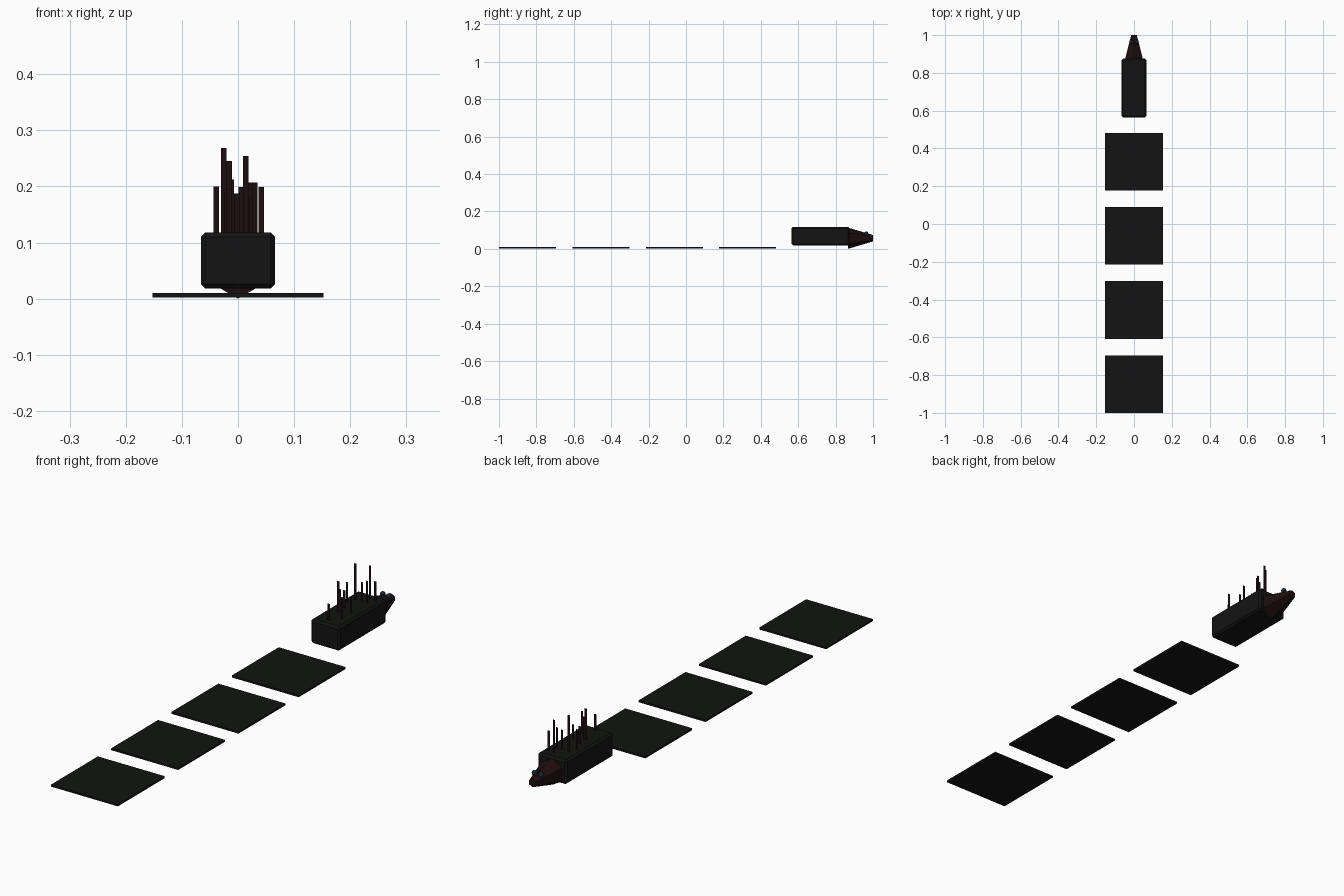
import bpy, bmesh, math

if "Cube" in bpy.data.objects:
    bpy.data.objects.remove(bpy.data.objects["Cube"])

def material(name, col):
    m = bpy.data.materials.new(name)
    m.diffuse_color = (*col, 1)
    m.use_nodes = True
    m.node_tree.nodes["Principled BSDF"].inputs["Base Color"].default_value = m.diffuse_color
    return m

black = material("black", (0.006, 0.007, 0.006))
brown = material("dark_brown", (0.012, 0.004, 0.005))
blue = material("eye_blue", (0.01, 0.02, 0.035))

def finish(name, mat):
    ob = bpy.context.object
    ob.name = name
    ob.data.materials.append(mat)
    return ob

def box(name, x, y, z, mat):
    bpy.ops.mesh.primitive_cube_add(size=1, location=((x[0]+x[1])/2, (y[0]+y[1])/2, (z[0]+z[1])/2))
    bpy.context.object.scale = (x[1]-x[0], y[1]-y[0], z[1]-z[0])
    bpy.ops.object.transform_apply(location=False, rotation=False, scale=True)
    return finish(name, mat)

# row of flat ground plates
for i in range(4):
    y0 = -1 + i * 0.3925
    box(f"plate_{i+1}", (-0.1525, 0.1525), (y0, y0 + 0.305), (0.002, 0.010), black)

# chamfered body
body = box("body", (-0.066, 0.066), (0.565, 0.875), (0.018, 0.118), black)
bev = body.modifiers.new("chamfer", "BEVEL")
bev.width = 0.008
bev.segments = 1

# six-sided snout, one corner pointing straight down
bpy.ops.mesh.primitive_cone_add(vertices=6, radius1=0.057, radius2=0.017, depth=0.135,
                                location=(0, 0.9325, 0.057), rotation=(-math.pi/2, 0, 0))
finish("snout", brown)

# eyes
for side in (-1, 1):
    bpy.ops.mesh.primitive_uv_sphere_add(segments=12, ring_count=8, radius=0.011,
                                         location=(side * 0.015, 0.964, 0.082))
    finish("eye_left" if side < 0 else "eye_right", blue)

# bristles: flat upright cards facing front (x, y, top z)
bristles = [(-0.039, 0.766, 0.200), (-0.0255, 0.80, 0.268), (-0.016, 0.675, 0.245),
            (-0.012, 0.68, 0.212), (-0.002, 0.594, 0.187), (0.0055, 0.80, 0.199),
            (0.0135, 0.841, 0.254), (0.024, 0.806, 0.207), (0.030, 0.635, 0.207),
            (0.0415, 0.834, 0.199), (0.025, 0.70, 0.178), (-0.02, 0.72, 0.19)]
bm = bmesh.new()
for x, y, top in bristles:
    w = 0.005
    bm.faces.new([bm.verts.new(p) for p in ((x-w, y, 0.115), (x+w, y, 0.115), (x+w, y, top), (x-w, y, top))])
me = bpy.data.meshes.new("bristles")
bm.to_mesh(me)
bm.free()
me.materials.append(brown)
bpy.context.collection.objects.link(bpy.data.objects.new("bristles", me))
